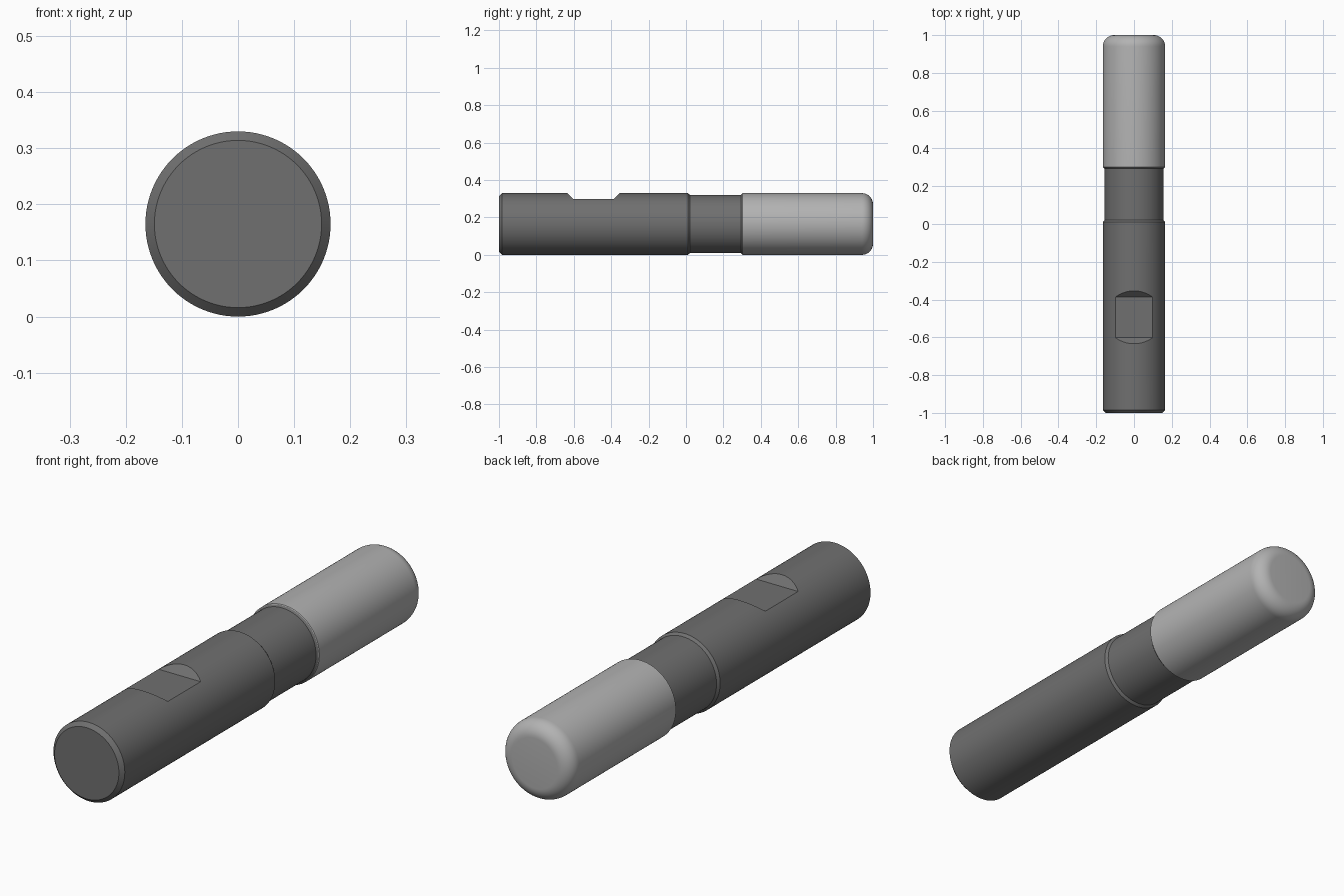
import bpy, bmesh, math

if "Cube" in bpy.data.objects:
    bpy.data.objects.remove(bpy.data.objects["Cube"])

R = 0.165      # outer radius, also axis height
SEG = 96


def material(name, v):
    m = bpy.data.materials.new(name)
    m.diffuse_color = (v, v, v, 1)
    m.use_nodes = True
    m.node_tree.nodes["Principled BSDF"].inputs["Base Color"].default_value = m.diffuse_color
    return m


def add_object(name, bm, mat=None):
    bmesh.ops.recalc_face_normals(bm, faces=bm.faces)
    me = bpy.data.meshes.new(name)
    bm.to_mesh(me)
    bm.free()
    ob = bpy.data.objects.new(name, me)
    bpy.context.collection.objects.link(ob)
    if mat:
        me.materials.append(mat)
    return ob


def lathe(name, profile, mat):
    """Closed solid of revolution about the y axis from (y, radius) points."""
    bm = bmesh.new()
    rings = []
    for y, r in profile:
        rings.append([bm.verts.new((r * math.sin(a), y, R + r * math.cos(a)))
                      for a in (2 * math.pi * i / SEG for i in range(SEG))])
    for a, b in zip(rings, rings[1:]):
        for i in range(SEG):
            j = (i + 1) % SEG
            bm.faces.new((a[i], a[j], b[j], b[i]))
    bm.faces.new(rings[0])
    bm.faces.new(rings[-1])
    return add_object(name, bm, mat)


def smooth(ob):
    bpy.ops.object.select_all(action='DESELECT')
    ob.select_set(True)
    bpy.context.view_layer.objects.active = ob
    bpy.ops.object.shade_smooth_by_angle(angle=math.radians(30))


dark = material("dark_steel", 0.16)
light = material("light_steel", 0.45)

# Shank with chamfered end and reduced neck
shank = lathe("shank", [(-1, 0.149), (-0.984, R), (0.01, R), (0.021, 0.156),
                        (0.293, 0.156), (0.30, 0.163)], dark)

# Clamping flat with 45 degree ends
bm = bmesh.new()
face = bm.faces.new([bm.verts.new((-0.2, y, z)) for y, z in
                     ((-0.602, 0.298), (-0.386, 0.298), (-0.286, 0.398), (-0.702, 0.398))])
ext = bmesh.ops.extrude_face_region(bm, geom=[face])
bmesh.ops.translate(bm, vec=(0.4, 0, 0),
                    verts=[v for v in ext["geom"] if isinstance(v, bmesh.types.BMVert)])
cutter = add_object("flat_cutter", bm)
cutter.hide_render = True
mod = shank.modifiers.new("clamping_flat", 'BOOLEAN')
mod.operation = 'DIFFERENCE'
mod.solver = 'EXACT'
mod.object = cutter
bpy.context.view_layer.objects.active = shank
bpy.ops.object.modifier_apply(modifier=mod.name)
bpy.data.objects.remove(cutter)

# Cutting head with rounded tip
F = 0.06
tip = [(1 - F + F * math.sin(t), R - F + F * math.cos(t))
       for t in (math.pi / 2 * i / 10 for i in range(11))]
head = lathe("cutting_head", [(0.30, 0.163), (0.302, R)] + tip, light)

smooth(shank)
smooth(head)
